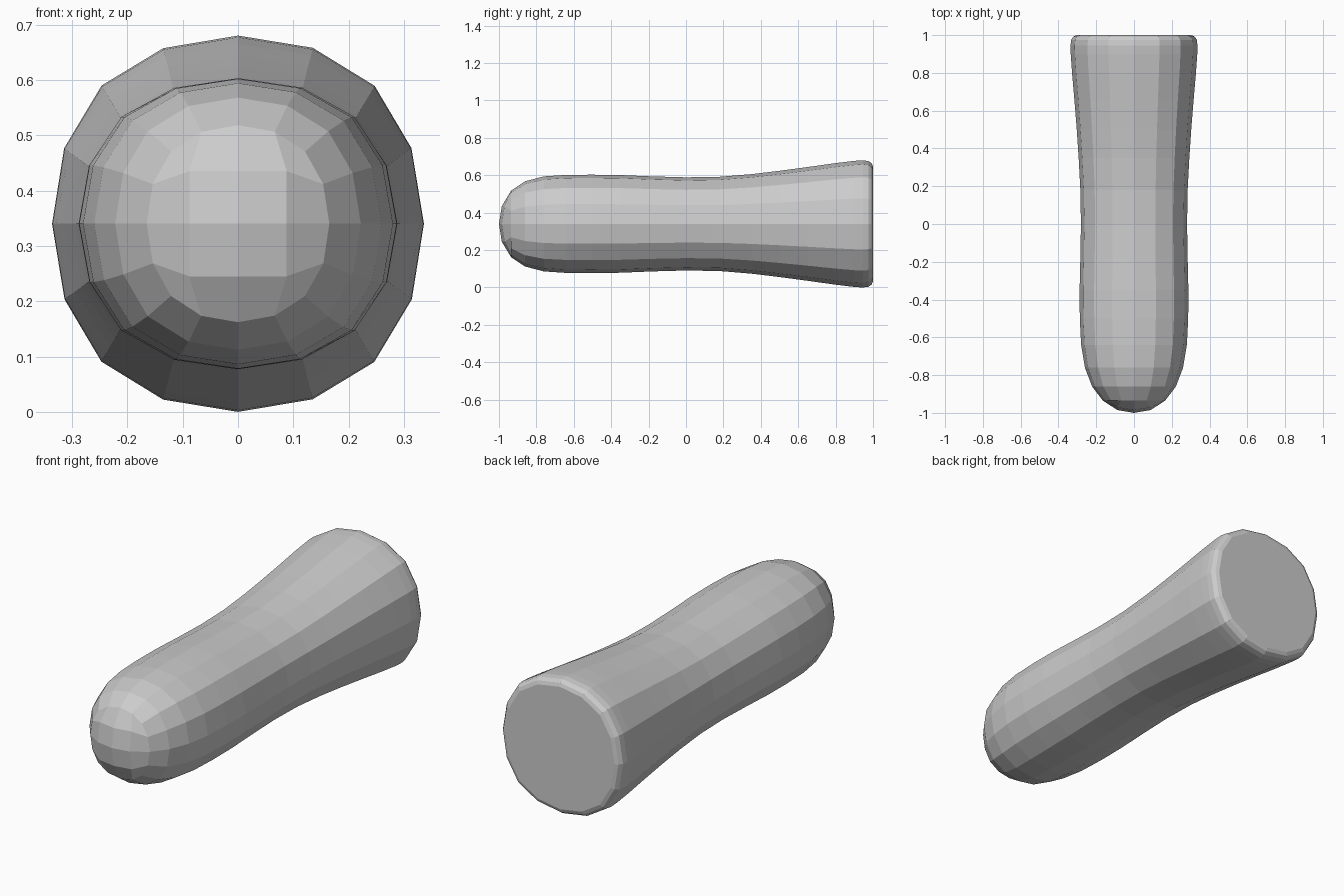
import bpy, bmesh

if "Cube" in bpy.data.objects:
    bpy.data.objects.remove(bpy.data.objects["Cube"])

CZ = 0.34
# Profile along y: (y, half width in x, half height in z)
PROFILE = [
    (-0.935, 0.165, 0.178), (-0.86, 0.222, 0.228), (-0.76, 0.260, 0.254),
    (-0.64, 0.280, 0.262), (-0.50, 0.287, 0.263), (-0.35, 0.288, 0.261),
    (-0.18, 0.284, 0.254), (0.0, 0.281, 0.249), (0.18, 0.284, 0.252),
    (0.35, 0.293, 0.266), (0.50, 0.303, 0.284), (0.65, 0.315, 0.304),
    (0.80, 0.328, 0.325), (0.90, 0.335, 0.337), (0.945, 0.336, 0.340),
    (0.975, 0.333, 0.336), (0.993, 0.320, 0.324), (1.0, 0.303, 0.307),
]

# Slightly squared 16-sided cross-section, one quarter turned four times
quarter = [(1.0, 0.0), (0.933, 0.402), (0.735, 0.733), (0.402, 0.935)]
section = []
for _ in range(4):
    section += quarter
    quarter = [(-b, a) for a, b in quarter]

bm = bmesh.new()
rings = [[bm.verts.new((rx * a, y, CZ + rz * b)) for a, b in section]
         for y, rx, rz in PROFILE]

# Side walls
for r0, r1 in zip(rings, rings[1:]):
    for k in range(16):
        n = (k + 1) % 16
        bm.faces.new((r0[k], r0[n], r1[n], r1[k]))

# Flat butt end
bm.faces.new(rings[-1])

# Rounded tip: 4 x 4 quad patch bounded by the first ring
border = [(2, 0), (2, 1), (2, 2), (1, 2), (0, 2), (-1, 2), (-2, 2), (-2, 1),
          (-2, 0), (-2, -1), (-2, -2), (-1, -2), (0, -2), (1, -2), (2, -2), (2, -1)]
grid = dict(zip(border, rings[0]))
for i in (-1, 0, 1):
    for j in (-1, 0, 1):
        y = (-1.0, -0.985, -0.970)[abs(i) + abs(j)]
        grid[i, j] = bm.verts.new((0.088 * i, y, CZ + 0.095 * j))
for i in range(-2, 2):
    for j in range(-2, 2):
        bm.faces.new((grid[i, j], grid[i + 1, j], grid[i + 1, j + 1], grid[i, j + 1]))

bmesh.ops.recalc_face_normals(bm, faces=bm.faces)
mesh = bpy.data.meshes.new("handle_grip")
bm.to_mesh(mesh)
bm.free()
bpy.context.collection.objects.link(bpy.data.objects.new("handle_grip", mesh))
